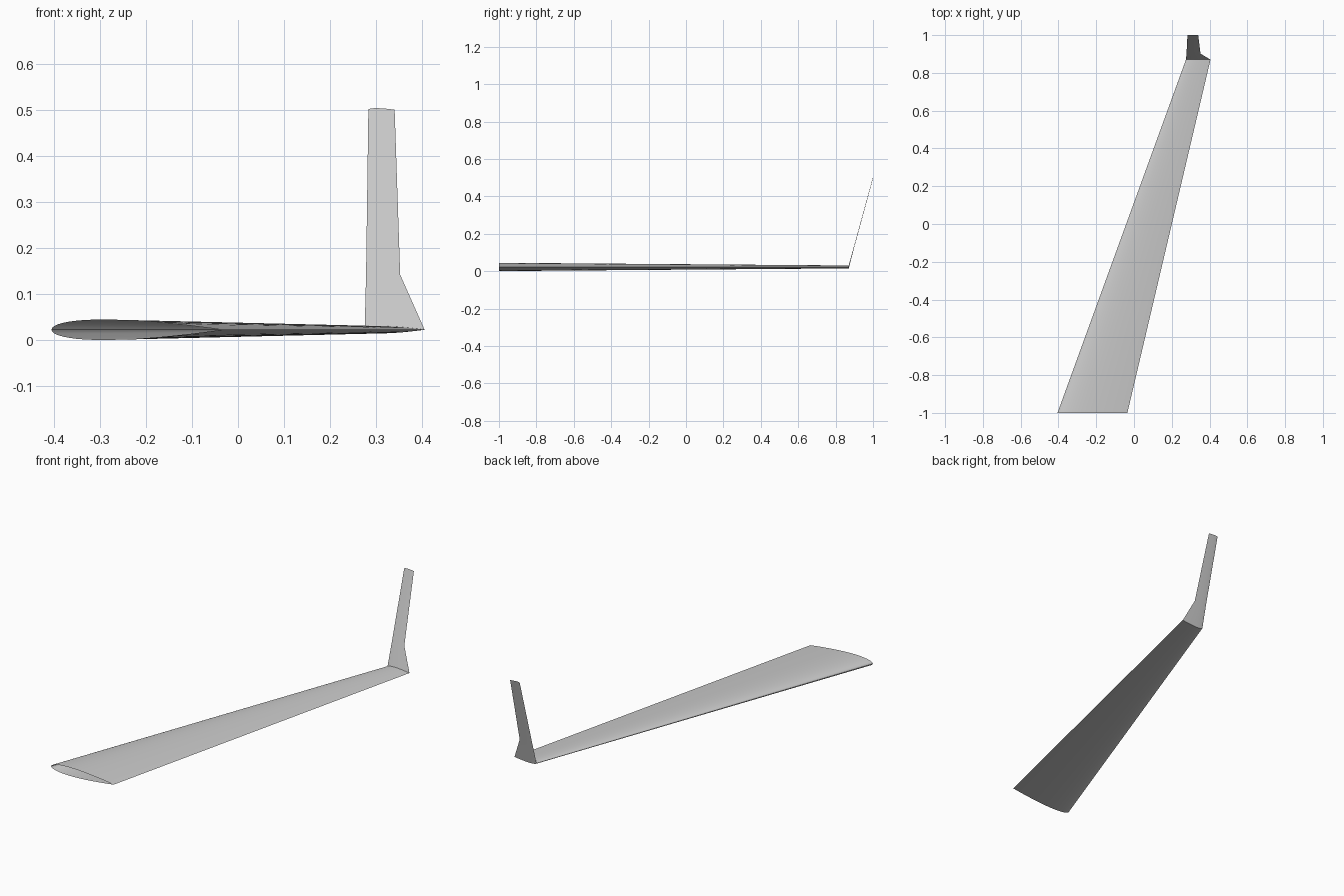
import bpy
import bmesh
import math

cube = bpy.data.objects.get("Cube")
if cube:
    bpy.data.objects.remove(cube, do_unlink=True)

THICKNESS = 0.12
SIDE_STEPS = 24


def half_thickness(t):
    """Symmetric aerofoil half thickness at chord fraction t, closed at the trailing edge."""
    return 5 * THICKNESS * (0.2969 * math.sqrt(t) - 0.126 * t - 0.3516 * t**2
                            + 0.2843 * t**3 - 0.1036 * t**4)


def section(lead, trail, y, z):
    """Closed aerofoil loop: over the top to the trailing edge, back underneath."""
    chord = trail - lead
    loop = []
    for i in range(2 * SIDE_STEPS):
        angle = math.pi * i / SIDE_STEPS
        t = (1 - math.cos(angle)) / 2
        side = 1 if i <= SIDE_STEPS else -1
        loop.append((lead + chord * t, y, z + side * chord * half_thickness(t)))
    return loop


def loft(name, stations, material):
    """Open-ended skin through a row of aerofoil sections."""
    bm = bmesh.new()
    rings = [[bm.verts.new(p) for p in section(*s)] for s in stations]
    count = len(rings[0])
    for a, b in zip(rings, rings[1:]):
        for i in range(count):
            j = (i + 1) % count
            bm.faces.new((a[i], a[j], b[j], b[i]))
    mesh = bpy.data.meshes.new(name)
    bm.to_mesh(mesh)
    bm.free()
    mesh.materials.append(material)
    obj = bpy.data.objects.new(name, mesh)
    bpy.context.collection.objects.link(obj)
    bpy.ops.object.select_all(action="DESELECT")
    obj.select_set(True)
    bpy.context.view_layer.objects.active = obj
    bpy.ops.object.shade_smooth_by_angle(angle=math.radians(30))
    return obj


grey = bpy.data.materials.new("light grey")
grey.use_nodes = True
grey.diffuse_color = (0.6, 0.6, 0.6, 1)
grey.node_tree.nodes["Principled BSDF"].inputs["Base Color"].default_value = (0.6, 0.6, 0.6, 1)

# Stations: leading x, trailing x, y, chord-line z
MID = 0.0225
root = (-0.405, -0.035, -1.0, MID)
tip = (0.275, 0.405, 0.87, MID)
kink = (0.278, 0.352, 0.902, 0.142)
top = (0.283, 0.34, 1.0, 0.5)

# Swept tapering wing panel
loft("wing_panel", [root, tip], grey)

# Upturned winglet, narrowing quickly at its foot
loft("winglet", [tip, kink, top], grey)
